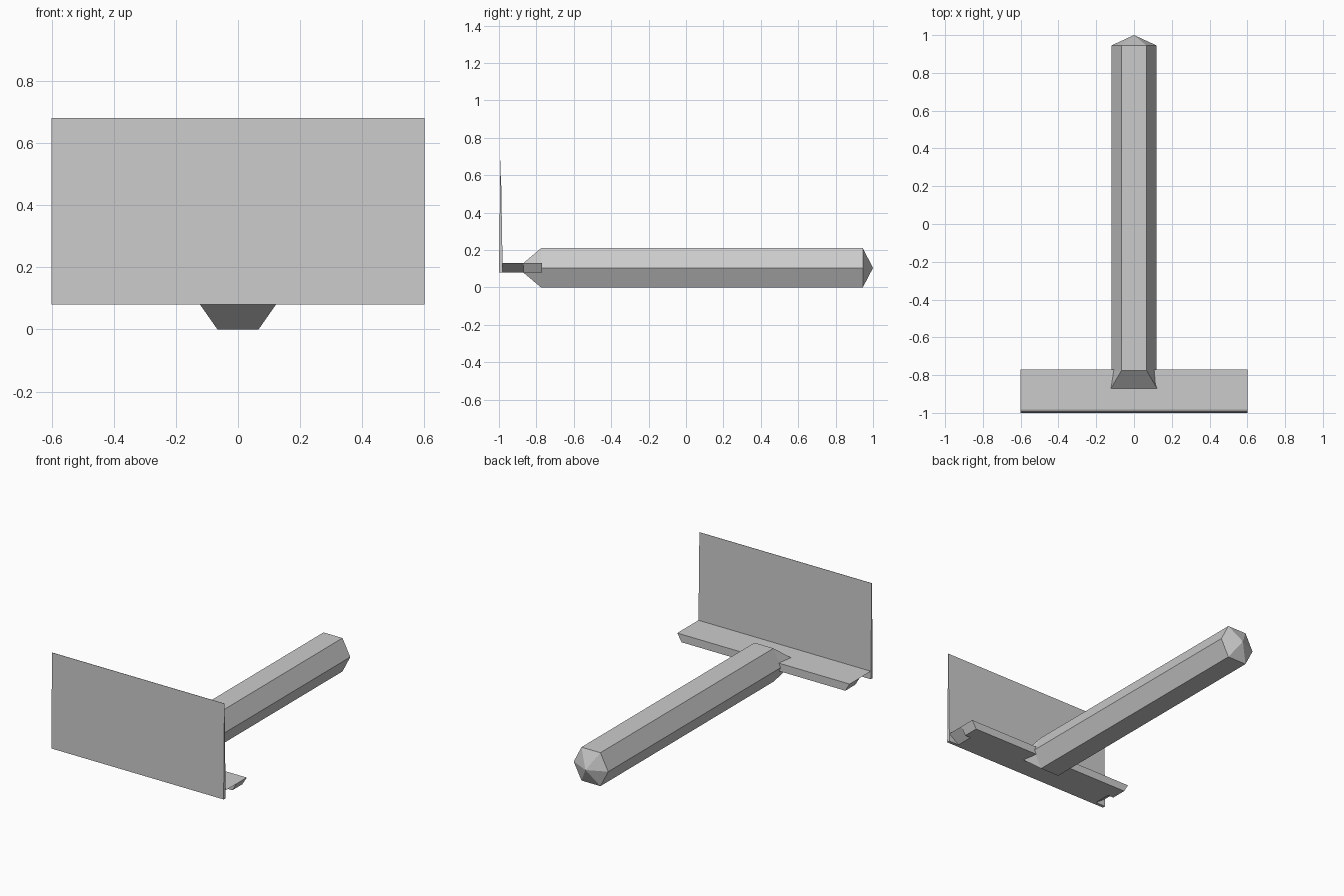
import bpy

if "Cube" in bpy.data.objects:
    bpy.data.objects.remove(bpy.data.objects["Cube"])


def loft(name, rings):
    """Join rings of equal point count, closing both ends with one face."""
    n = len(rings[0])
    verts = [p for ring in rings for p in ring]
    faces = [tuple(range(n)), tuple(range(len(verts) - n, len(verts)))]
    for r in range(len(rings) - 1):
        for i in range(n):
            j = (i + 1) % n
            faces.append((r * n + i, r * n + j, (r + 1) * n + j, (r + 1) * n + i))
    mesh = bpy.data.meshes.new(name)
    mesh.from_pydata(verts, [], faces)
    obj = bpy.data.objects.new(name, mesh)
    bpy.context.collection.objects.link(obj)
    # consistent outward normals
    bpy.context.view_layer.objects.active = obj
    obj.select_set(True)
    bpy.ops.object.mode_set(mode='EDIT')
    bpy.ops.mesh.select_all(action='SELECT')
    bpy.ops.mesh.remove_doubles(threshold=0.0005)
    bpy.ops.mesh.normals_make_consistent(inside=False)
    bpy.ops.object.mode_set(mode='OBJECT')
    obj.select_set(False)
    return obj


def hexagon(y, side, flat, half_height):
    """Flat-topped hexagon across the handle axis."""
    z = 0.105
    return [(side, y, z), (flat, y, z + half_height), (-flat, y, z + half_height),
            (-side, y, z), (-flat, y, z - half_height), (flat, y, z - half_height)]


def rect(z, half_x, y0, y1):
    return [(-half_x, y0, z), (half_x, y0, z), (half_x, y1, z), (-half_x, y1, z)]


# Six-sided handle: flared wedge at the head, pointed at the far end
loft("handle", [
    hexagon(-0.87, 0.128, 0.122, 0.025),
    hexagon(-0.775, 0.12, 0.066, 0.105),
    hexagon(0.945, 0.12, 0.066, 0.105),
    hexagon(1.0, 0.0, 0.0, 0.0),
])

# Crossbar: rear rail and a web to the blade, both with undercut ends
loft("rear_rail", [rect(0.08, 0.57, -0.87, -0.77), rect(0.13, 0.6, -0.87, -0.77)])
loft("web", [rect(0.08, 0.53, -0.985, -0.87), rect(0.13, 0.6, -0.985, -0.87)])

# Upright blade, tapering to a thin top edge
loft("blade", [rect(0.08, 0.6, -1.0, -0.98), rect(0.68, 0.6, -0.992, -0.99)])
